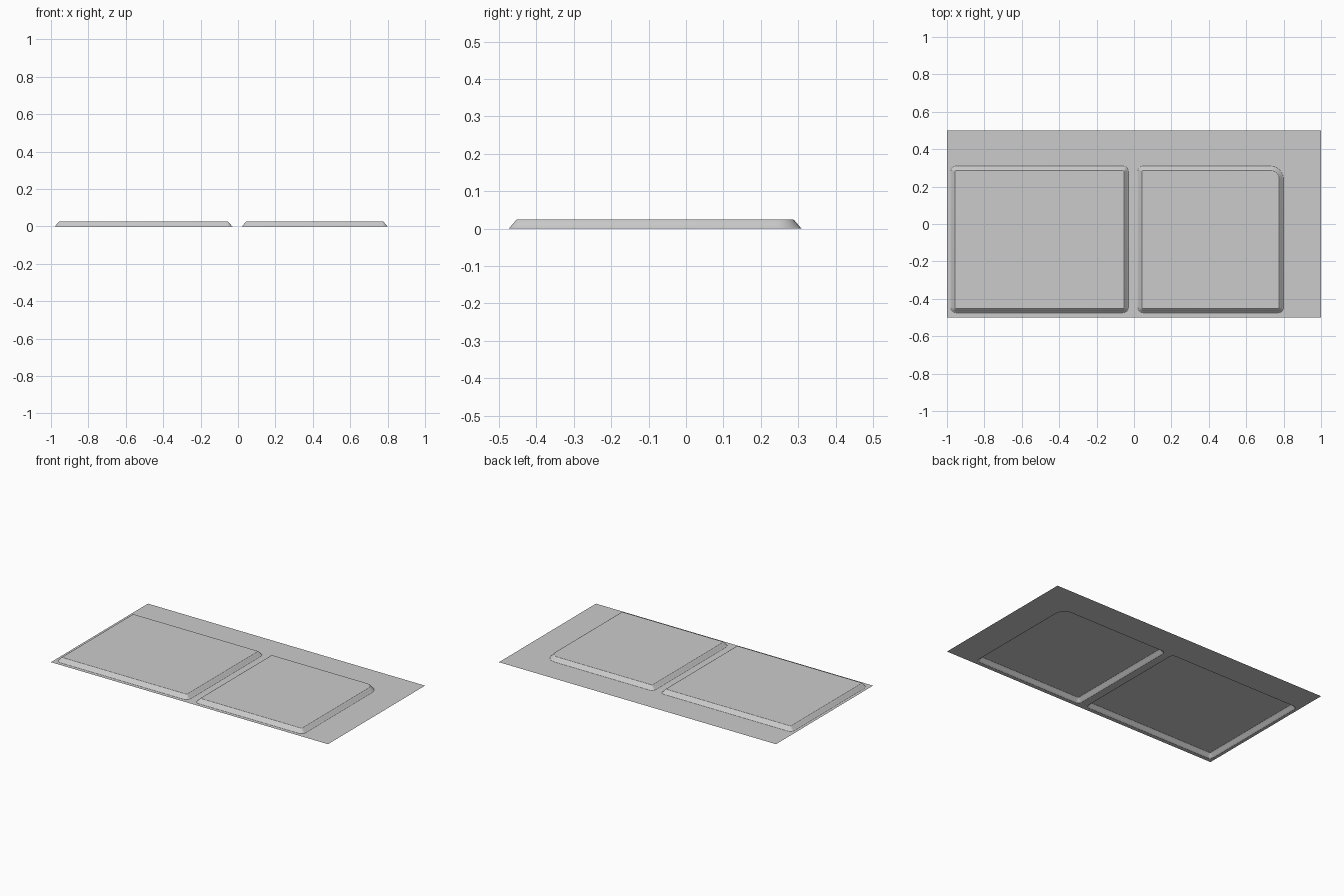
import bpy, bmesh
from math import cos, sin, pi

cube = bpy.data.objects.get("Cube")
if cube:
    bpy.data.objects.remove(cube, do_unlink=True)

grey = bpy.data.materials.new("light_grey")
grey.use_nodes = True
grey.diffuse_color = (0.6, 0.6, 0.6, 1)
grey.node_tree.nodes["Principled BSDF"].inputs["Base Color"].default_value = (0.6, 0.6, 0.6, 1)

# Raised border profile: (inset, height)
PROFILE = [(0, 0), (0.003, 0.002), (0.012, 0.0125), (0.021, 0.023), (0.024, 0.025)]
SEGMENTS = 6


def ring(bm, x0, x1, y0, y1, radii, inset, z):
    """Rounded rectangle, counter-clockwise from the back right corner."""
    corners = [(x1, y1, -1, -1), (x0, y1, 1, -1), (x0, y0, 1, 1), (x1, y0, -1, 1)]
    verts = []
    for k, ((x, y, sx, sy), r) in enumerate(zip(corners, radii)):
        for i in range(SEGMENTS + 1):
            a = (k + i / SEGMENTS) * pi / 2
            verts.append(bm.verts.new((x + sx * r + (r - inset) * cos(a),
                                       y + sy * r + (r - inset) * sin(a), z)))
    return verts


def loop_edges(bm, verts):
    out = []
    for a, b in zip(verts, verts[1:] + verts[:1]):
        out.append(bm.edges.get((a, b)) or bm.edges.new((a, b)))
    return out


def raised_panel(bm, bounds, radii):
    """Sloped border and flat top; returns the bottom ring's edges."""
    rings = [ring(bm, *bounds, radii, d, z) for d, z in PROFILE]
    for low, high in zip(rings, rings[1:]):
        for i in range(len(low)):
            j = (i + 1) % len(low)
            bm.faces.new((low[i], low[j], high[j], high[i])).smooth = True
    bm.faces.new(rings[-1])
    return loop_edges(bm, rings[0])


bm = bmesh.new()

# Two pressed panels, the second with one large rounded corner
edges = raised_panel(bm, (-0.98, -0.03, -0.475, 0.31), (0.028,) * 4)
edges += raised_panel(bm, (0.02, 0.80, -0.475, 0.31), (0.07, 0.028, 0.028, 0.028))

# Flat sheet around them
outer = [bm.verts.new((x, y, 0)) for x, y in ((-1, -0.5), (1, -0.5), (1, 0.5), (-1, 0.5))]
edges += loop_edges(bm, outer)
filled = bmesh.ops.triangle_fill(bm, use_beauty=True, use_dissolve=False, edges=edges, normal=(0, 0, 1))
bm.normal_update()
for f in filled["geom"]:
    if isinstance(f, bmesh.types.BMFace) and f.normal.z < 0:
        f.normal_flip()

mesh = bpy.data.meshes.new("pressed_sheet")
bm.to_mesh(mesh)
bm.free()
mesh.materials.append(grey)
sheet = bpy.data.objects.new("pressed_sheet", mesh)
bpy.context.collection.objects.link(sheet)
